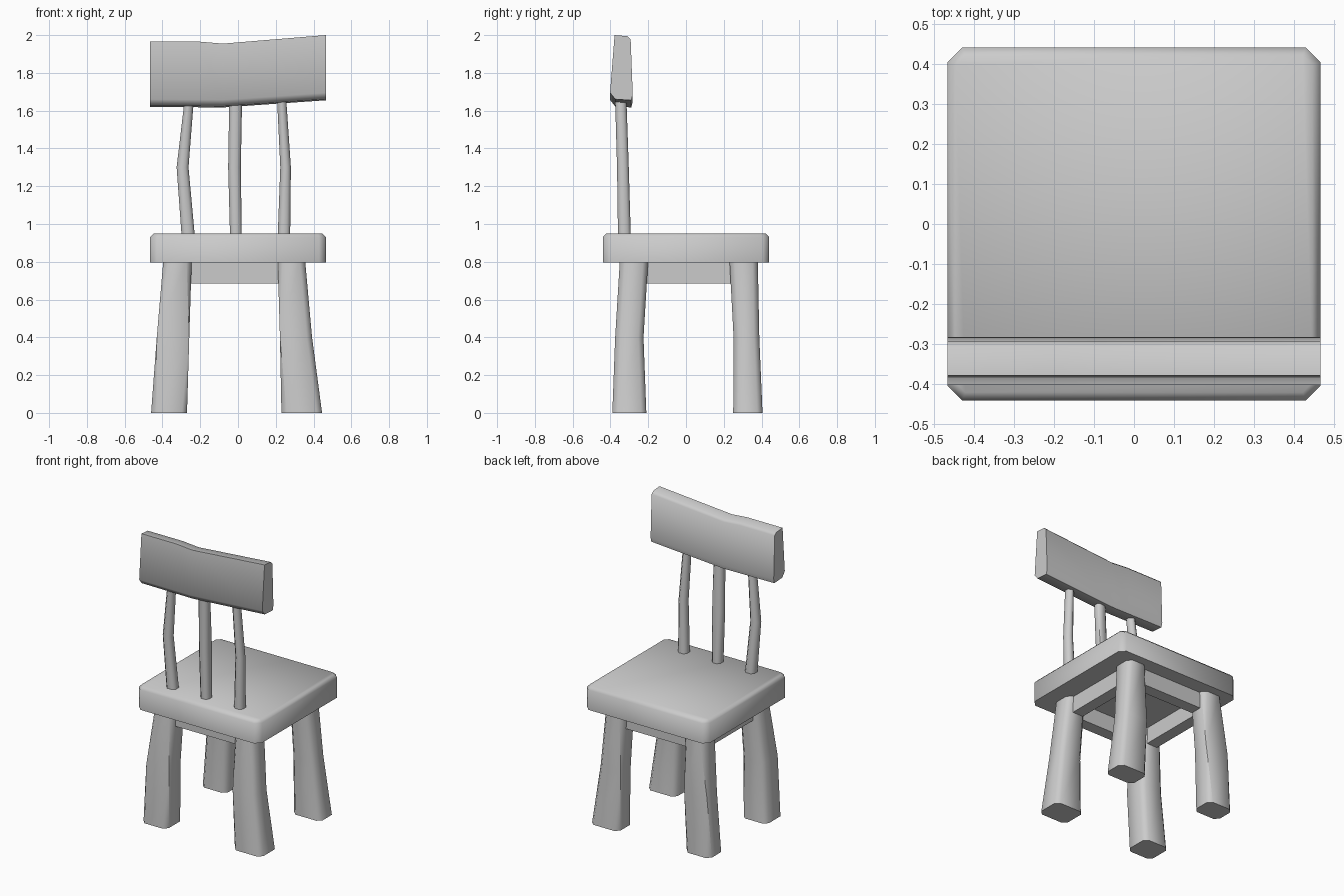
import bpy, bmesh
from mathutils import Vector

cube = bpy.data.objects.get("Cube")
if cube:
    bpy.data.objects.remove(cube, do_unlink=True)

grey = bpy.data.materials.new("plain grey")
grey.use_nodes = True
colour = (0.6, 0.6, 0.6, 1)
grey.diffuse_color = colour
grey.node_tree.nodes["Principled BSDF"].inputs["Base Color"].default_value = colour


def finish(bm, name, angle=0.9):
    bmesh.ops.recalc_face_normals(bm, faces=bm.faces)
    mesh = bpy.data.meshes.new(name)
    bm.to_mesh(mesh)
    bm.free()
    mesh.materials.append(grey)
    obj = bpy.data.objects.new(name, mesh)
    bpy.context.collection.objects.link(obj)
    bpy.ops.object.select_all(action='DESELECT')
    obj.select_set(True)
    bpy.context.view_layer.objects.active = obj
    bpy.ops.object.shade_smooth_by_angle(angle=angle)
    return obj


def bevel(bm, edges, width, segments=1):
    bmesh.ops.bevel(bm, geom=edges, offset=width, segments=segments,
                    affect='EDGES', profile=0.5, clamp_overlap=True)


def loft(rings):
    """Skin a list of point rings and cap both ends."""
    bm = bmesh.new()
    loops = [[bm.verts.new(p) for p in ring] for ring in rings]
    for a, b in zip(loops, loops[1:]):
        for i in range(len(a)):
            j = (i + 1) % len(a)
            bm.faces.new((a[i], a[j], b[j], b[i]))
    bm.faces.new(loops[0])
    bm.faces.new(loops[-1])
    return bm


def post(name, sections, width):
    """Carved square post; each section is z, x0, x1, y0, y1."""
    bm = loft([[(x0, y0, z), (x1, y0, z), (x1, y1, z), (x0, y1, z)]
               for z, x0, x1, y0, y1 in sections])
    bm.edges.ensure_lookup_table()
    upright = [e for e in bm.edges
               if abs(e.verts[0].co.z - e.verts[1].co.z) > 0.05]
    bevel(bm, upright, width)
    return finish(bm, name)


def box(name, lo, hi):
    bm = bmesh.new()
    bmesh.ops.create_cube(bm, size=1)
    lo, hi = Vector(lo), Vector(hi)
    for v in bm.verts:
        v.co = (lo + hi) / 2 + v.co * (hi - lo)
    return finish(bm, name, 0.5)


# Seat: slab with cut corners and a softened top rim
bm = bmesh.new()
bmesh.ops.create_cube(bm, size=1)
for v in bm.verts:
    v.co = (v.co.x * 0.93, v.co.y * 0.88, 0.873 + v.co.z * 0.156)
bevel(bm, [e for e in bm.edges
           if abs(e.verts[0].co.z - e.verts[1].co.z) > 0.1], 0.036)
bevel(bm, [e for e in bm.edges
           if all(v.co.z > 0.9 for v in e.verts)], 0.02)
finish(bm, "seat")

# Legs: splayed and slightly bent
leg_x = {"right": [(0, -0.46, -0.27), (0.4, -0.43, -0.258), (0.81, -0.395, -0.245)],
         "left": [(0, 0.23, 0.445), (0.4, 0.222, 0.392), (0.81, 0.21, 0.355)]}
leg_y = {"front": [(-0.39, -0.21), (-0.375, -0.225), (-0.35, -0.2)],
         "back": [(0.25, 0.405), (0.252, 0.388), (0.23, 0.38)]}
for side, xs in leg_x.items():
    for end, ys in leg_y.items():
        post(f"{end}_{side}_leg", [x + y for x, y in zip(xs, ys)], 0.028)

# Apron rails between the legs
for end, y in (("front", -0.28), ("back", 0.3)):
    box(f"{end}_apron", (-0.3, y - 0.04, 0.685), (0.28, y + 0.04, 0.81))
for side, x in (("right", -0.32), ("left", 0.28)):
    box(f"{side}_apron", (x - 0.04, -0.27, 0.685), (x + 0.04, 0.3, 0.81))

# Spindles: thin wavy posts
heights = (0.93, 1.3, 1.68)
depths = ((-0.36, -0.292), (-0.365, -0.303), (-0.376, -0.316))
spindles = {"right": ((-0.298, -0.228), (-0.325, -0.262), (-0.28, -0.232)),
            "middle": ((-0.042, 0.02), (-0.052, 0.015), (-0.046, 0.022)),
            "left": ((0.21, 0.276), (0.224, 0.28), (0.206, 0.254))}
for name, xs in spindles.items():
    post(f"{name}_spindle",
         [(z, *x, *y) for z, x, y in zip(heights, xs, depths)], 0.017)

# Backrest: wavy plank, thinner towards the top
rings = []
for x, low, high in ((-0.465, 1.62, 1.965), (-0.2, 1.618, 1.965),
                     (-0.08, 1.617, 1.955), (0.465, 1.655, 2.0)):
    rings.append([(x, -0.402, low + 0.04), (x, -0.375, low + 0.006),
                  (x, -0.29, low), (x, -0.282, low + 0.03),
                  (x, -0.293, high - 0.022), (x, -0.31, high - 0.006),
                  (x, -0.378, high)])
finish(loft(rings), "backrest")
